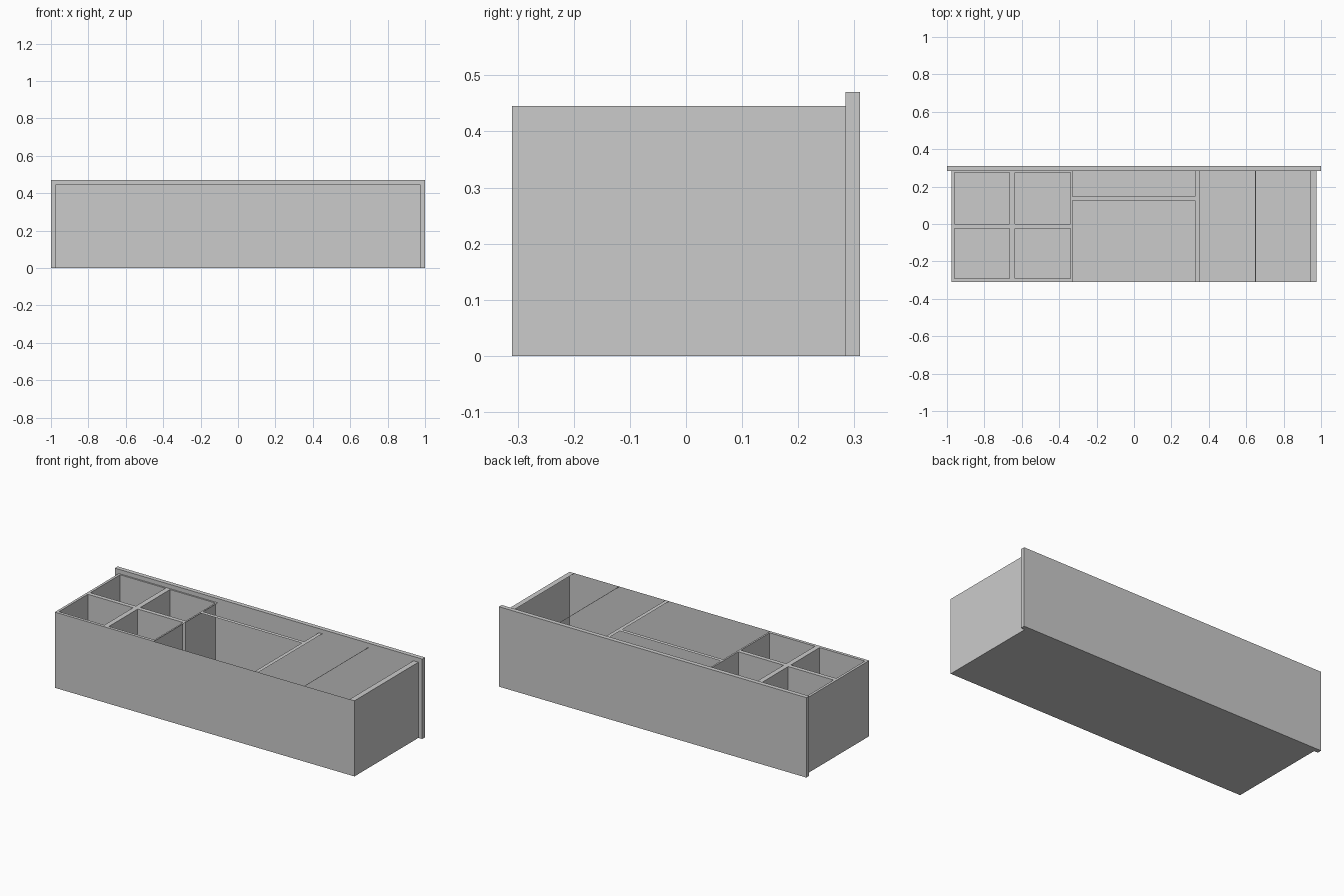
import bpy

if "Cube" in bpy.data.objects:
    bpy.data.objects.remove(bpy.data.objects["Cube"])

H = 0.445                      # rim height
X0, X1 = -0.975, 0.975         # tray sides
Y0, Y1 = -0.31, 0.284          # tray front and back


def make(name, quads):
    """Sheet mesh from a list of four-corner faces."""
    verts, faces = [], []
    for q in quads:
        faces.append(range(len(verts), len(verts) + 4))
        verts += q
    me = bpy.data.meshes.new(name)
    me.from_pydata(verts, [], [list(f) for f in faces])
    me.update()
    ob = bpy.data.objects.new(name, me)
    bpy.context.collection.objects.link(ob)
    return ob


def flat(x0, x1, y0, y1, z):
    return [(x0, y0, z), (x1, y0, z), (x1, y1, z), (x0, y1, z)]


def walls(x0, x1, y0, y1, z0, z1):
    ring = [(x0, y0), (x1, y0), (x1, y1), (x0, y1)]
    return [[(*a, z0), (*b, z0), (*b, z1), (*a, z1)]
            for a, b in zip(ring, ring[1:] + ring[:1])]


# Thin open-topped tray
make("tray_shell", walls(X0, X1, Y0, Y1, 0, H) + [flat(X0, X1, Y0, Y1, 0)[::-1]])

# Taller, wider panel across the back
make("back_panel", walls(-1, 1, Y1, 0.31, 0, 0.47)
     + [flat(-1, 1, Y1, 0.31, 0.47), flat(-1, 1, Y1, 0.31, 0)[::-1]])

# Four deep pockets on the left, hanging from a rim grid
cols = [(-0.96, -0.665), (-0.635, -0.34)]
rows = [(-0.292, -0.025), (0.0, 0.275)]
for i, (xa, xb) in enumerate(cols):
    for j, (ya, yb) in enumerate(rows):
        make(f"pocket_{i}_{j}", [q[::-1] for q in walls(xa, xb, ya, yb, 0.003, H)]
             + [flat(xa, xb, ya, yb, 0.003)])

rim = [flat(a, b, Y0, Y1, H) for a, b in
       ((X0, -0.96), (-0.665, -0.635), (-0.34, -0.33))]
for xa, xb in cols:
    rim += [flat(xa, xb, a, b, H) for a, b in
            ((Y0, -0.292), (-0.025, 0.0), (0.275, Y1))]
make("pocket_rim", rim)

# Flat top strips dividing the open right-hand part
make("cross_strip", [flat(-0.33, 0.327, 0.125, 0.148, H)])
for name, a, b in (("middle_strip", 0.327, 0.35),
                   ("thin_strip", 0.648, 0.653),
                   ("right_rim", 0.943, X1)):
    make(name, [flat(a, b, Y0, Y1, H)])
